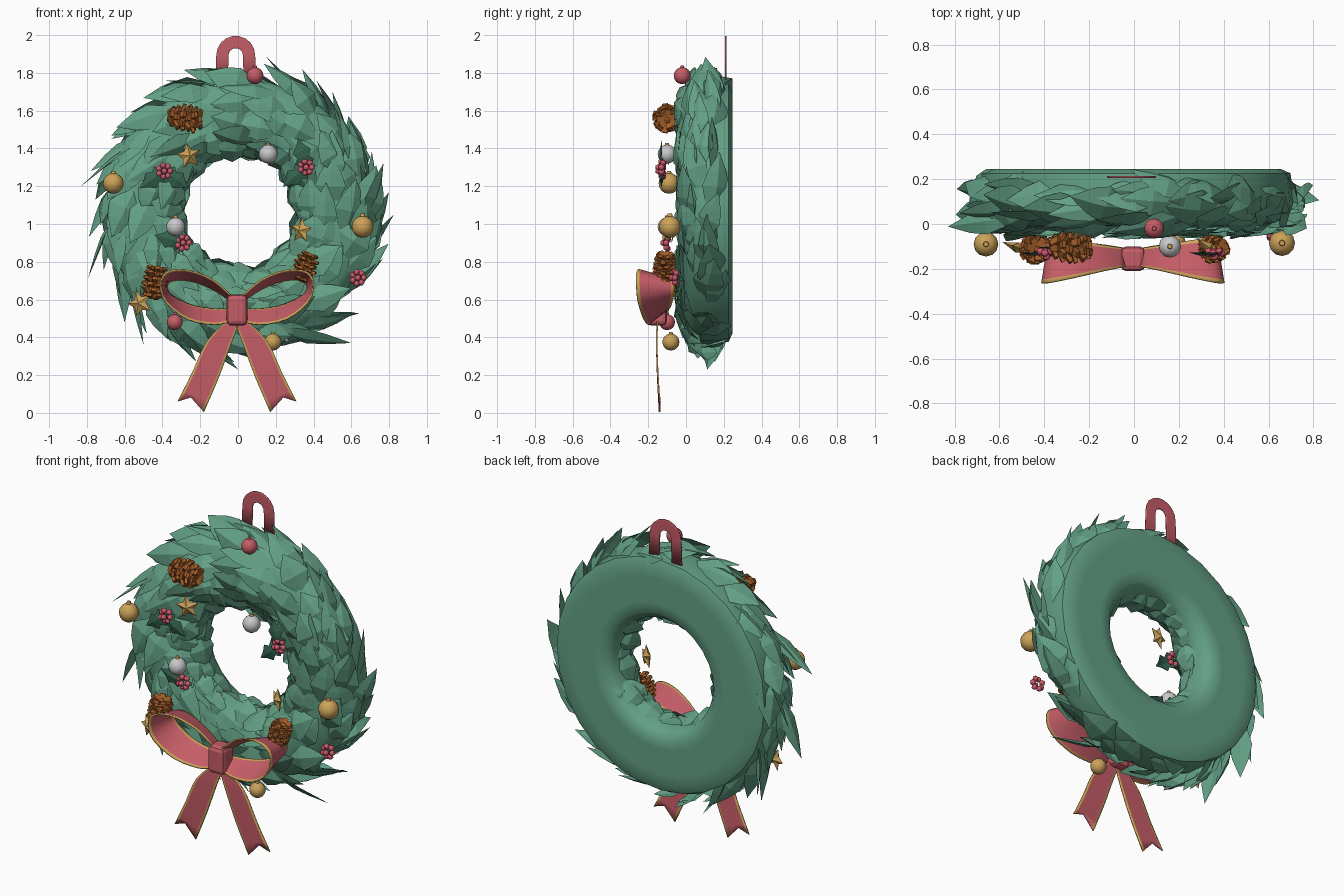
import bpy, bmesh, math, random
from mathutils import Vector as V, Matrix

if "Cube" in bpy.data.objects:
    bpy.data.objects.remove(bpy.data.objects["Cube"])

random.seed(11)
C = V((0.01, 0.10, 1.065))         # wreath centre
R, RR, RY = 0.508, 0.195, 0.115    # ring radius, tube radius in plane, tube radius in depth
BACK = 0.245                       # flat back plane


def mat(name, r, g, b):
    m = bpy.data.materials.new(name)
    m.diffuse_color = (r, g, b, 1)
    m.use_nodes = True
    m.node_tree.nodes["Principled BSDF"].inputs["Base Color"].default_value = m.diffuse_color
    return m


GREEN = mat("leaf green", 0.125, 0.35, 0.235)
DARK = mat("holly green", 0.035, 0.125, 0.08)
RED = mat("ribbon red", 0.56, 0.11, 0.135)
BERRY = mat("berry red", 0.62, 0.10, 0.15)
GOLD = mat("gold", 0.60, 0.36, 0.10)
SILVER = mat("silver", 0.58, 0.58, 0.60)
BROWN = mat("cone brown", 0.38, 0.115, 0.022)


def finish(bm, name, mats, smooth=False, recalc=False):
    if recalc:
        bmesh.ops.recalc_face_normals(bm, faces=bm.faces)
    for e in bm.edges:
        e.smooth = not (len(e.link_faces) == 2 and e.calc_face_angle(0) > 0.9)
    me = bpy.data.meshes.new(name)
    bm.to_mesh(me)
    bm.free()
    for m in mats:
        me.materials.append(m)
    for p in me.polygons:
        p.use_smooth = smooth
    ob = bpy.data.objects.new(name, me)
    bpy.context.collection.objects.link(ob)
    return ob


def ring_point(a, p):
    """Point and outward normal on the tube: a round the ring, p from outer (0) over front (90) to inner (180)."""
    rad = V((math.cos(a), 0, math.sin(a)))
    pos = C + rad * (R + RR * math.cos(p)) + V((0, -RY * math.sin(p), 0))
    nor = (rad * math.cos(p) / RR + V((0, -math.sin(p) / RY, 0))).normalized()
    return pos, nor


def add_leaf(bm, base, d, n, L, W, rows):
    """Blade with a raised midrib; rows hold (distance, half width)."""
    side = d.cross(n).normalized()
    up = side.cross(d).normalized()
    prev = None
    for t, w in rows:
        mid = base + d * (L * t) + up * (0.2 * W * math.sin(math.pi * min(t + 0.1, 1)))
        pts = [mid - side * W * w / 2 - up * W * 0.15 * w, mid, mid + side * W * w / 2 - up * W * 0.15 * w]
        for q in pts:
            q.y = min(q.y, BACK)
        cur = [bm.verts.new(q) for q in (pts if w > 0 else [mid])]
        if prev:
            for i in range(2):
                if len(cur) == 3:
                    bm.faces.new((prev[i], prev[i + 1], cur[i + 1], cur[i]))
                else:
                    bm.faces.new((prev[i], prev[i + 1], cur[0]))
        prev = cur


# Ring body: tube flattened at the back with a rounded outer rim
bm = bmesh.new()
NA, NP = 28, 16
grid = []
for i in range(NA):
    row = []
    for j in range(NP):
        p = 2 * math.pi * j / NP
        q, _ = ring_point(2 * math.pi * i / NA, p)
        if math.sin(p) < -0.1:
            q.y = C.y + min(BACK - C.y, -(0.33 if math.cos(p) > 0 else 0.25) * math.sin(p))
        row.append(bm.verts.new(q))
    grid.append(row)
for i in range(NA):
    for j in range(NP):
        k, l = (i + 1) % NA, (j + 1) % NP
        bm.faces.new((grid[i][j], grid[i][l], grid[k][l], grid[k][j]))
finish(bm, "ring_body", [GREEN], smooth=True, recalc=True)

# Foliage: broad overlapping blades swirling counter-clockwise
BLADE = [(0, 0.4), (0.4, 1.0), (0.66, 0.72), (1, 0)]
bm = bmesh.new()
jit = random.uniform


def swirl_leaf(a, p, L, W, tilt):
    pos, n = ring_point(a, p)
    tan = V((-math.sin(a), 0, math.cos(a)))
    across = tan.cross(n)
    d = (tan + n * tilt + across * jit(-0.35, 0.35)).normalized()
    roll = Matrix.Rotation(jit(-0.35, 0.35), 3, d)
    add_leaf(bm, pos - n * 0.015, d, roll @ n, L, W, BLADE)


for i in range(21):
    for j in range(8):
        p = math.radians(-22 + j * 30.5 + jit(-9, 9))
        a = 2 * math.pi * (i + 0.5 * (j % 2) + jit(-0.35, 0.35)) / 21
        inner = max(0, -math.cos(p))
        swirl_leaf(a, p, jit(0.22, 0.32) * (1 - 0.25 * inner), jit(0.12, 0.19), jit(0.06, 0.24) + 0.14 * inner)
finish(bm, "foliage", [GREEN])

# Long outer sprigs, placed by where their tips stand out
bm = bmesh.new()
tips = [(.15, 1.885), (.34, 1.82), (.5, 1.70), (.54, 1.58), (-.1, 1.83), (-.39, 1.76), (-.67, 1.45), (-.83, 1.2),
        (-.78, 1.28), (-.79, .93), (-.795, .71), (-.6, .48), (-.5, .36), (-.22, .27), (0, .23), (.6, .37),
        (.65, .53), (.65, 1.37), (.77, 1.32), (.825, 1.05)]
for x, z in tips:
    a = math.atan2(z - C.z, x - C.x) - jit(.36, .44)
    y = jit(.02, .19)
    base = V((C.x + .655 * math.cos(a), y, C.z + .655 * math.sin(a)))
    d = V((x, y + jit(-.06, .03), z)) - base
    n = V((math.cos(a), jit(-.9, .1), math.sin(a)))
    add_leaf(bm, base, d.normalized(), n, d.length, jit(.11, .15), BLADE)
finish(bm, "outer_sprigs", [GREEN])


# Ribbons: strip between two smoothed edge paths, with gold borders
def smooth_path(pts, n):
    pts = [V(p) for p in pts]
    ext = [2 * pts[0] - pts[1]] + pts + [2 * pts[-1] - pts[-2]]
    out = []
    for i in range(len(pts) - 1):
        a, b, c, d = ext[i:i + 4]
        for k in range(n):
            t = k / n
            out.append(0.5 * (2 * b + (c - a) * t + (2 * a - 5 * b + 4 * c - d) * t * t
                              + (3 * b - a - 3 * c + d) * t ** 3))
    return out + [pts[-1]]


def ribbon(name, e1, e2, sx=1, n=3, notch=0, border=True, dx=0.0):
    A, B = smooth_path(e1, n), smooth_path(e2, n)
    fr = [0, 0.09, 0.5, 0.91, 1]
    bm = bmesh.new()
    prev = None
    for i, (a, b) in enumerate(zip(A, B)):
        cur = []
        for f in fr:
            q = a.lerp(b, f)
            if i == len(A) - 1:
                q.z += notch * (1 - abs(2 * f - 1))
            cur.append(bm.verts.new((q.x * sx + dx, q.y, q.z)))
        if prev:
            for k in range(4):
                face = bm.faces.new((prev[k], prev[k + 1], cur[k + 1], cur[k]))
                face.material_index = 1 if border and k in (0, 3) else 0
        prev = cur
    ob = finish(bm, name, [RED, GOLD] if border else [RED], smooth=True)
    s = ob.modifiers.new("thickness", "SOLIDIFY")
    s.thickness, s.offset = 0.008, 0


# Bow: loops flare open towards the front
loop_front = [(.03, -.19, .62), (.13, -.21, .705), (.26, -.24, .755), (.37, -.262, .745), (.405, -.264, .68),
              (.375, -.255, .585), (.26, -.225, .495), (.12, -.2, .468), (.03, -.19, .485)]
loop_back = [(.03, -.11, .59), (.13, -.095, .655), (.25, -.075, .70), (.345, -.06, .70), (.372, -.06, .665),
             (.345, -.065, .62), (.24, -.08, .57), (.12, -.095, .55), (.03, -.11, .55)]
tail_out = [(.04, -.15, .50), (.16, -.155, .38), (.235, -.15, .22), (.315, -.14, .06)]
tail_in = [(-.02, -.15, .50), (.025, -.155, .38), (.095, -.15, .19), (.175, -.14, .004)]
for side, sx in (("left", -1), ("right", 1)):
    ribbon("bow_loop_" + side, loop_front, loop_back, sx, dx=-0.005)
    ribbon("bow_tail_" + side, tail_out, tail_in, sx, notch=0.05, dx=-0.005)

# Bow knot
bm = bmesh.new()
bmesh.ops.create_cube(bm, size=1, matrix=Matrix.Translation((-0.005, -0.155, 0.545)) @ Matrix.Diagonal((.11, .11, .165, 1)))
bmesh.ops.bevel(bm, geom=bm.edges[:], offset=0.025, segments=2, affect="EDGES", profile=0.5)
finish(bm, "bow_knot", [RED])

# Hanging loop: flat arch at the back
arc = [math.radians(x) for x in range(180, -1, -20)]


def arch(r, leg):
    return ([(-leg, .21, 1.75)] + [(r * math.cos(t), .21, 1.893 + r * math.sin(t)) for t in arc] + [(leg, .21, 1.75)])


ribbon("hanging_loop", arch(0.103, 0.108), arch(0.038, 0.042), n=1, border=False, dx=-0.012)

# Baubles with caps
baubles = [(-.66, -.09, 1.215, .055, GOLD), (.66, -.085, .985, .058, GOLD), (.185, -.08, .375, .045, GOLD),
           (.16, -.10, 1.37, .05, SILVER), (-.33, -.10, .985, .05, SILVER),
           (.09, -.02, 1.785, .045, RED), (-.335, -.10, .48, .042, RED)]
for i, (x, y, z, r, m) in enumerate(baubles):
    bm = bmesh.new()
    bmesh.ops.create_uvsphere(bm, u_segments=12, v_segments=8, radius=r, matrix=Matrix.Translation((x, y, z)))
    n = len(bm.faces)
    bmesh.ops.create_cone(bm, cap_ends=True, segments=8, radius1=r * .25, radius2=r * .2, depth=r * .3,
                          matrix=Matrix.Translation((x, y, z + r * 1.05)))
    bm.faces.ensure_lookup_table()
    for f in bm.faces[n:]:
        f.material_index = 1
    finish(bm, f"bauble_{i + 1}", [m, m if m == RED else GOLD], smooth=True)

# Five-pointed stars, turned to follow the ring surface
for i, (x, z, rot, turn) in enumerate([(-.26, 1.36, 10, 15), (.335, .965, -5, -35), (-.52, .58, 20, -20)]):
    bm = bmesh.new()
    M = Matrix.Translation((x, -.105, z)) @ Matrix.Rotation(math.radians(turn), 4, "Z")
    rim = []
    for k in range(10):
        t = math.radians(90 + rot + 36 * k)
        r = 0.036 if k % 2 else 0.07
        rim.append(bm.verts.new(M @ V((r * math.cos(t), 0, r * math.sin(t)))))
    for dy in (-.024, .024):
        c = bm.verts.new(M @ V((0, dy, 0)))
        for k in range(10):
            bm.faces.new((c, rim[k], rim[(k + 1) % 10]))
    finish(bm, f"star_{i + 1}", [GOLD], recalc=True)

# Pine cones: core with rings of ragged scales
cones = [((-.28, -.10, 1.56), (1, 0, -.1), 1.0), ((.355, -.11, .77), (.4, 0, 1), .85), ((-.44, -.11, .69), (.15, 0, 1), .95)]
for i, (o, axis, s) in enumerate(cones):
    M = Matrix.Translation(o) @ V(axis).to_track_quat("Z", "Y").to_matrix().to_4x4() @ Matrix.Scale(s, 4)
    bm = bmesh.new()
    bmesh.ops.create_uvsphere(bm, u_segments=8, v_segments=6, radius=1, matrix=M @ Matrix.Diagonal((.045, .045, .085, 1)))
    for j in range(6):
        h = -.075 + j * .03
        r = .05 * math.sqrt(max(.12, 1 - (h / .1) ** 2))
        for k in range(7):
            S = (M @ Matrix.Rotation((k + .5 * (j % 2) + jit(-.15, .15)) * math.tau / 7, 4, "Z")
                 @ Matrix.Translation((r + jit(-.004, .008), 0, h)) @ Matrix.Rotation(-.45 + jit(-.3, .3), 4, "Y")
                 @ Matrix.Diagonal((.045, .032, .017, 1)))
            bmesh.ops.create_cube(bm, size=1, matrix=S)
    finish(bm, f"pine_cone_{i + 1}", [BROWN])

# Holly: berry clusters with spiky dark leaves at given angles
SPIKY = [(0, .3), (.2, 1), (.35, .6), (.55, .95), (.75, .4), (1, 0)]
holly = [((-.39, -.13, 1.28), (215, 325)), ((.36, -.13, 1.30), (105, 220)),
         ((-.29, -.105, .90), (165,)), ((.635, -.06, .715), ())]
for i, (o, angles) in enumerate(holly):
    o = V(o)
    bm = bmesh.new()
    for k in range(8):
        t = k * 2 * math.pi / 7
        r = 0 if k == 7 else .031
        bmesh.ops.create_icosphere(bm, subdivisions=1, radius=.018, matrix=Matrix.Translation(
            o + V((r * math.cos(t), -.016 if k == 7 else .008 * (k % 2), r * math.sin(t)))))
    finish(bm, f"berries_{i + 1}", [BERRY], smooth=True)
    if angles:
        bm = bmesh.new()
        for deg in angles:
            t = math.radians(deg)
            d = V((math.cos(t), -.05, math.sin(t))).normalized()
            add_leaf(bm, o + V((0, .012, 0)), d, V((0, -1, 0)), .16, .105, SPIKY)
        finish(bm, f"holly_leaves_{i + 1}", [DARK])
